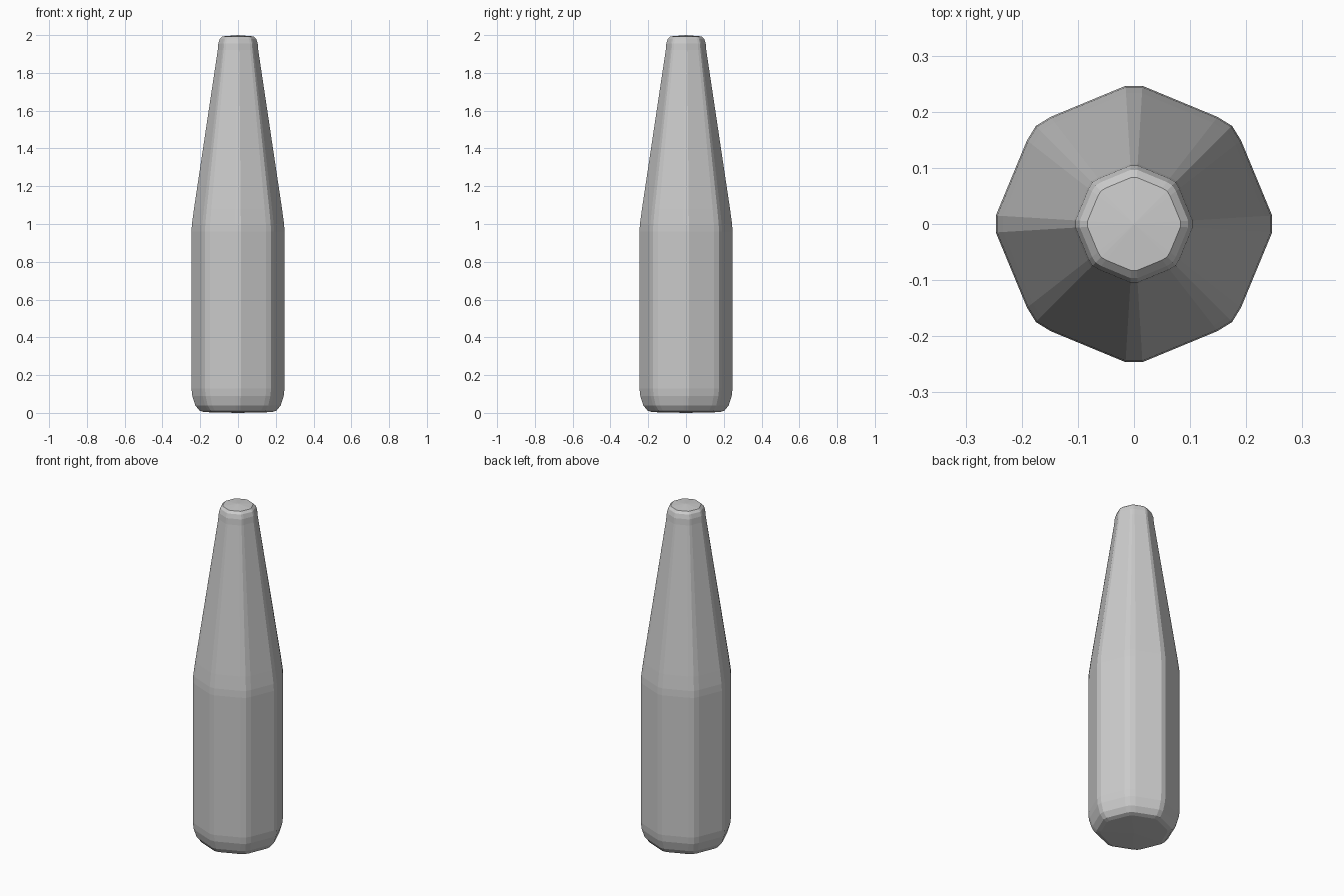
import bpy, bmesh
from math import cos, sin, pi, radians

if "Cube" in bpy.data.objects:
    bpy.data.objects.remove(bpy.data.objects["Cube"])

# Eight-sided cross-section with softened corners: (angle, radius factor)
section = []
for i in range(8):
    a = i * pi / 4
    if i % 2 == 0:   # narrow corner cut
        offsets = (-3.5, 3.5)
    else:            # wider, rounder corner
        offsets = (-7, 0, 7)
    for d in offsets:
        if d == 0:
            r = 0.979
        else:
            r = cos(pi / 8) / cos(pi / 8 - radians(abs(d)))
        section.append((a + radians(d), r))

# Side profile: (octagon radius, height)
profile = [(0.185, 0.004), (0.209, 0.012), (0.232, 0.04), (0.248, 0.09),
           (0.2525, 0.13), (0.2525, 0.96), (0.250, 1.0), (0.239, 1.08),
           (0.110, 1.92), (0.107, 1.955), (0.099, 1.98), (0.085, 1.993)]

bm = bmesh.new()
rings = [[bm.verts.new((R * f * cos(a), R * f * sin(a), z)) for a, f in section]
         for R, z in profile]
n = len(section)
for lo, hi in zip(rings, rings[1:]):
    for j in range(n):
        k = (j + 1) % n
        bm.faces.new((lo[j], lo[k], hi[k], hi[j]))

# Slightly domed end caps
tip = bm.verts.new((0, 0, 2.0))
base = bm.verts.new((0, 0, 0.0))
for j in range(n):
    k = (j + 1) % n
    bm.faces.new((rings[-1][j], rings[-1][k], tip))
    bm.faces.new((rings[0][k], rings[0][j], base))
bmesh.ops.recalc_face_normals(bm, faces=bm.faces)

mesh = bpy.data.meshes.new("tapered_body")
bm.to_mesh(mesh)
bm.free()
obj = bpy.data.objects.new("tapered_body", mesh)
bpy.context.collection.objects.link(obj)
